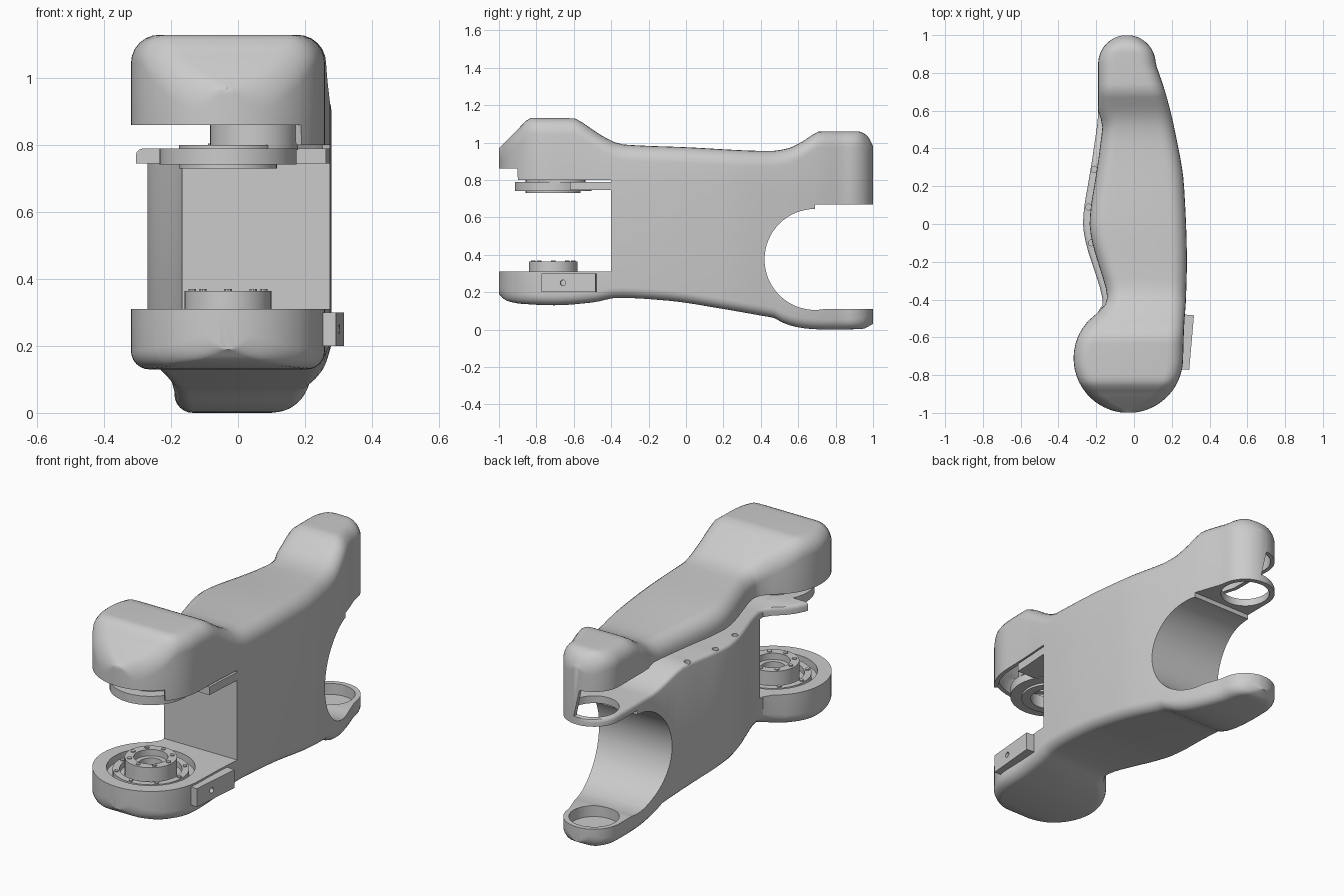
import bpy, bmesh
from math import sin, cos, pi, sqrt, radians
from mathutils import Matrix

if "Cube" in bpy.data.objects:
    bpy.data.objects.remove(bpy.data.objects["Cube"])


def curve(pts):
    """Monotone cubic through (y, value) pairs."""
    d = [(b[1] - a[1]) / (b[0] - a[0]) for a, b in zip(pts, pts[1:])]
    m = [d[0]] + [2 * p * q / (p + q) if p * q > 0 else 0 for p, q in zip(d, d[1:])] + [d[-1]]

    def f(y):
        y = min(max(y, pts[0][0]), pts[-1][0])
        i = max(k for k in range(len(pts) - 1) if pts[k][0] <= y)
        h = pts[i + 1][0] - pts[i][0]
        t = (y - pts[i][0]) / h
        return ((2*t**3 - 3*t*t + 1) * pts[i][1] + (t**3 - 2*t*t + t) * h * m[i]
                + (3*t*t - 2*t**3) * pts[i + 1][1] + (t**3 - t*t) * h * m[i + 1])
    return f


# Plan outline: round front head, round rear end, curved flanks
FX, FY, FR = -.03, -.71, .29
BX, BY, BR = -.0375, .8475, .1525
right_t = curve([(-.71, .26), (-.55, .265), (-.4, .275), (-.2, .28), (.2, .265),
                 (.5, .215), (.7, .165), (.8475, .115)])
left_t = curve([(-.46, -.177), (-.42, -.165), (-.36, -.175), (-.2, -.225), (-.1, -.255), (0, -.27),
                (.1, -.262), (.2, -.245), (.4, -.213), (.6, -.19), (.8475, -.19)])
inset = curve([(-.46, 0), (-.36, .03), (0, .035), (.5, .03), (.6, 0)])


def right(y):
    if y < FY:
        return FX + sqrt(FR**2 - (y - FY)**2)
    return BX + sqrt(BR**2 - (y - BY)**2) if y > BY else right_t(y)


def left(y):
    if y < -.46:
        return FX - sqrt(FR**2 - (y - FY)**2)
    return BX - sqrt(BR**2 - (y - BY)**2) if y > BY else left_t(y)


# Side-view heights
top = curve([(-1, .97), (-.95, 1.02), (-.9, 1.07), (-.83, 1.13), (-.6, 1.13), (-.53, 1.09),
             (-.43, 1.025), (-.34, .99), (0, .975), (.45, .955), (.55, .97), (.63, 1.01),
             (.72, 1.06), (.92, 1.06), (.97, 1.035), (1, .98)])
bottom = curve([(-1, .19), (-.96, .155), (-.88, .138), (-.7, .13), (-.5, .145), (-.36, .17), (-.1, .155),
                (.2, .11), (.4, .075), (.48, .06), (.53, .03), (.65, .005), (.75, 0), (.94, .003), (1, .03)])
ledge = curve([(-1, .79), (.3, .79), (.58, .71), (1, .71)])


def skirt(y):
    return .86 if y < -.9 else .80 if y < -.4 else ledge(y)


def finish(name, bm):
    bmesh.ops.recalc_face_normals(bm, faces=bm.faces)
    me = bpy.data.meshes.new(name)
    bm.to_mesh(me)
    bm.free()
    ob = bpy.data.objects.new(name, me)
    bpy.context.collection.objects.link(ob)
    return ob


def apply_mods(ob):
    dg = bpy.context.evaluated_depsgraph_get()
    me = bpy.data.meshes.new_from_object(ob.evaluated_get(dg))
    ob.modifiers.clear()
    ob.data = me


def smooth(ob, angle=32):
    ob.data.shade_smooth()
    ob.data.set_sharp_from_angle(angle=radians(angle))


def loft(name, section, closed, n=64):
    bm = bmesh.new()
    ys = sorted([-.999 * cos(pi * i / n) for i in range(n + 1)] + [-.901, -.899, -.401, -.399])
    rows = [[bm.verts.new((x, y, z)) for x, z in section(y)] for y in ys]
    k = len(rows[0])
    for a, b in zip(rows, rows[1:]):
        for j in range(k if closed else k - 1):
            bm.faces.new((a[j], a[(j + 1) % k], b[(j + 1) % k], b[j]))
    bm.faces.new(rows[0])
    bm.faces.new(rows[-1])
    return finish(name, bm)


def arc(x, z, r, a0, steps=6):
    return [(x + r * cos(a0 - pi/2 * i / steps), z + r * sin(a0 - pi/2 * i / steps)) for i in range(steps + 1)]


def cover_section(y):
    l, r, t = left(y) + (inset(y) if -.46 < y < .6 else 0), right(y), top(y)
    c = min(.085, (r - l) * .45)
    return [(l, .86)] + arc(l + c, t - c, c, pi) + arc(r - c, t - c, c, pi/2) + [(r, skirt(y))]


def body_section(y):
    l, r, t, b = left(y), right(y), ledge(y), bottom(y)
    c, e = min(.055, (r - l) * .4), min(.02, (r - l) * .3)
    return (arc(l + e, t - e, e, pi, 3) + [(r, t)]
            + arc(r - c, b + c, c, 0) + arc(l + c, b + c, c, -pi/2))


def box(name, x0, x1, y0, y1, z0, z1):
    bm = bmesh.new()
    bmesh.ops.create_cube(bm, size=1, matrix=Matrix.Translation(
        ((x0 + x1)/2, (y0 + y1)/2, (z0 + z1)/2)) @ Matrix.Diagonal((x1 - x0, y1 - y0, z1 - z0, 1)))
    return finish(name, bm)


def cyl(name, x, y, z0, z1, r, rot=Matrix(), n=40):
    bm = bmesh.new()
    bmesh.ops.create_cone(bm, cap_ends=True, segments=n, radius1=r, radius2=r, depth=z1 - z0,
                          matrix=Matrix.Translation((x, y, (z0 + z1)/2)) @ rot)
    return finish(name, bm)


def ring(name, x, y, z0, z1, ro, ri, n=40):
    bm = bmesh.new()
    prof = [(ri, z0), (ro, z0), (ro, z1), (ri, z1)]
    rows = [[bm.verts.new((x + r * cos(2*pi*i/n), y + r * sin(2*pi*i/n), z)) for r, z in prof] for i in range(n)]
    for i in range(n):
        a, b = rows[i], rows[(i + 1) % n]
        for j in range(4):
            bm.faces.new((a[j], b[j], b[(j + 1) % 4], a[(j + 1) % 4]))
    ob = finish(name, bm)
    smooth(ob)
    return ob


def cut(ob, *cutters):
    for c in cutters:
        m = ob.modifiers.new("cut", 'BOOLEAN')
        m.operation, m.solver, m.object = 'DIFFERENCE', 'EXACT', c
    apply_mods(ob)
    for c in cutters:
        bpy.data.objects.remove(c)


# Hollow top cover, open on the left, skirted on the right
cover = loft("top_cover", cover_section, False)
s = cover.modifiers.new("shell", 'SOLIDIFY')
s.thickness, s.offset = .022, -1
apply_mods(cover)
smooth(cover)

# Lower body with both lower and upper jaws
body = loft("arm_body", body_section, True)
along_x = Matrix.Rotation(pi/2, 4, 'Y')
cut(body,
    box("jaw_cut", -1, 1, -1.2, -.4, .31, .745),
    box("plate_cut", -1, 1, -1.2, -.62, .5, 1),
    cyl("rear_arc_cut", 0, .69, .375 - 1, .375 + 1, .27, along_x, 64),
    box("rear_jaw_cut", -1, 1, .69, 1.2, .11, .67),
    cyl("rear_bore_cut", BX, BY, .05, .78, .125),
    cyl("front_recess_cut", FX, FY, .27, .42, .22),
    cyl("upper_bore_cut", FX, FY, .7, .9, .15),
    cyl("top_opening_cut", .02, .05, .7, .9, .13),
    *[cyl("ledge_hole_cut", x, y, .74, .85, .016, n=12)
      for x, y in [(-.21, .29), (-.24, .09), (-.225, -.1)]])
smooth(body)

# Front lower joint: bearing rings, hub and bolts
ring("bearing_ring", FX, FY, .26, .30, .19, .155)
ring("joint_hub", FX, FY, .26, .365, .13, .085)
ring("hub_inner_lip", FX, FY, .26, .33, .086, .06)
for i in range(8):
    a = 2 * pi * i / 8
    smooth(cyl("hub_bolt", FX + .107 * cos(a), FY + .107 * sin(a), .36, .37, .012, n=10))
    smooth(cyl("bearing_bolt", FX + .172 * cos(a), FY + .172 * sin(a), .295, .306, .011, n=10))

# Front upper joint rings and the boss hanging from the cover
ring("upper_joint_ring", FX, FY, .742, .79, .205, .145)
ring("upper_joint_seal", FX, FY, .73, .80, .147, .10)
ring("cover_boss", .048, -.67, .785, .90, .132, .10)

# Ring inside the side opening
ring("inner_bearing", .02, .05, .71, .805, .11, .075)

# Connector block on the right of the front head
block = box("connector_block", -.045, .035, -.145, .145, .2, .3)
cut(block, cyl("screw_hole_cut", .035, -.03, .25 - .03, .25 + .03, .015, along_x, 12))
block.location = (.27, -.625, 0)
block.rotation_euler = (0, 0, radians(-5))
